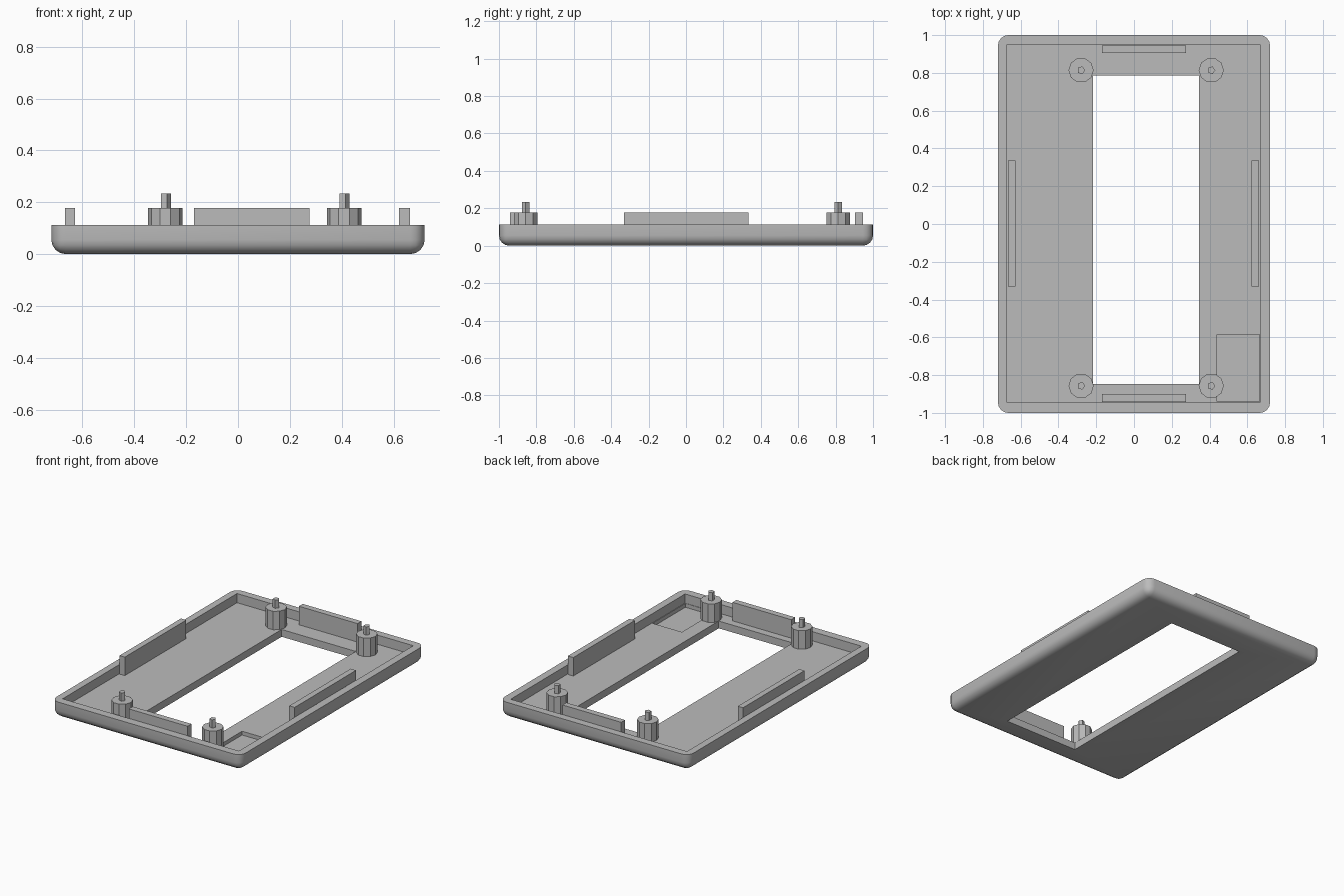
import bpy
import bmesh
import math
from mathutils import Vector

if "Cube" in bpy.data.objects:
    bpy.data.objects.remove(bpy.data.objects["Cube"], do_unlink=True)

# One plain grey plastic
grey = bpy.data.materials.new("grey_plastic")
grey.use_nodes = True
grey.diffuse_color = (0.5, 0.5, 0.5, 1)
grey.node_tree.nodes["Principled BSDF"].inputs["Base Color"].default_value = (0.5, 0.5, 0.5, 1)

FLOOR, RIM, TAB_TOP, PIN_TOP = 0.05, 0.113, 0.177, 0.233


def finish(name, bm):
    """Turn a bmesh into a named grey object."""
    bmesh.ops.recalc_face_normals(bm, faces=bm.faces)
    mesh = bpy.data.meshes.new(name)
    bm.to_mesh(mesh)
    bm.free()
    mesh.materials.append(grey)
    obj = bpy.data.objects.new(name, mesh)
    bpy.context.collection.objects.link(obj)
    return obj


def box_bmesh(xs, ys, zs):
    low, high = Vector((xs[0], ys[0], zs[0])), Vector((xs[1], ys[1], zs[1]))
    bm = bmesh.new()
    bmesh.ops.create_cube(bm, size=1)
    bmesh.ops.scale(bm, vec=high - low, verts=bm.verts)
    bmesh.ops.translate(bm, vec=(low + high) / 2, verts=bm.verts)
    return bm


def box(name, xs, ys, zs):
    return finish(name, box_bmesh(xs, ys, zs))


def prism(name, sides, radius, x, y, z0, z1):
    """Upright low-sided cylinder with a corner pointing at +x."""
    bm = bmesh.new()
    ring = [bm.verts.new((x + radius * math.cos(math.tau * i / sides),
                          y + radius * math.sin(math.tau * i / sides), z0))
            for i in range(sides)]
    base = bm.faces.new(ring)
    top = bmesh.ops.extrude_face_region(bm, geom=[base], use_keep_orig=True)["geom"]
    bmesh.ops.translate(bm, vec=(0, 0, z1 - z0),
                        verts=[v for v in top if isinstance(v, bmesh.types.BMVert)])
    return finish(name, bm)


# Tray body: rounded upright corners and rounded bottom edge, sharp rim
bm = box_bmesh((-0.72, 0.72), (-1, 1), (0, RIM))
edges = [e for e in bm.edges if min(v.co.z for v in e.verts) < 0.01]
bmesh.ops.bevel(bm, geom=edges, offset=0.055, segments=4, profile=0.5, affect='EDGES')
tray = finish("tray", bm)

# Cut the cavity, the display opening and the shallow corner pocket
cutters = [
    box("cavity_cutter", (-0.672, 0.668), (-0.944, 0.949), (FLOOR, 0.3)),
    box("opening_cutter", (-0.218, 0.345), (-0.848, 0.785), (-0.1, 0.3)),
    box("pocket_cutter", (0.44, 0.664), (-0.941, -0.584), (0.024, 0.2)),
]
bpy.context.view_layer.objects.active = tray
for cutter in cutters:
    cutter.hide_render = True
    cut = tray.modifiers.new("cut", 'BOOLEAN')
    cut.operation = 'DIFFERENCE'
    cut.solver = 'EXACT'
    cut.object = cutter
    bpy.ops.object.modifier_apply(modifier=cut.name)
    bpy.data.objects.remove(cutter, do_unlink=True)

bpy.ops.object.select_all(action='DESELECT')
tray.select_set(True)
bpy.ops.object.shade_smooth_by_angle(angle=math.radians(35))

# Locating tabs along the four walls
height = (FLOOR - 0.002, TAB_TOP)
box("back_tab", (-0.17, 0.276), (0.904, 0.946), height)
box("front_tab", (-0.17, 0.276), (-0.942, -0.9), height)
box("right_tab", (-0.668, -0.628), (-0.332, 0.335), height)
box("left_tab", (0.622, 0.663), (-0.332, 0.335), height)

# Four mounting posts, each with a thin pin
for side, x in (("right", -0.28), ("left", 0.409)):
    for end, y in (("front", -0.857), ("back", 0.814)):
        prism(f"{end}_{side}_post", 10, 0.0665, x, y, FLOOR - 0.002, TAB_TOP)
        prism(f"{end}_{side}_pin", 5, 0.0215, x, y, TAB_TOP - 0.002, PIN_TOP)
